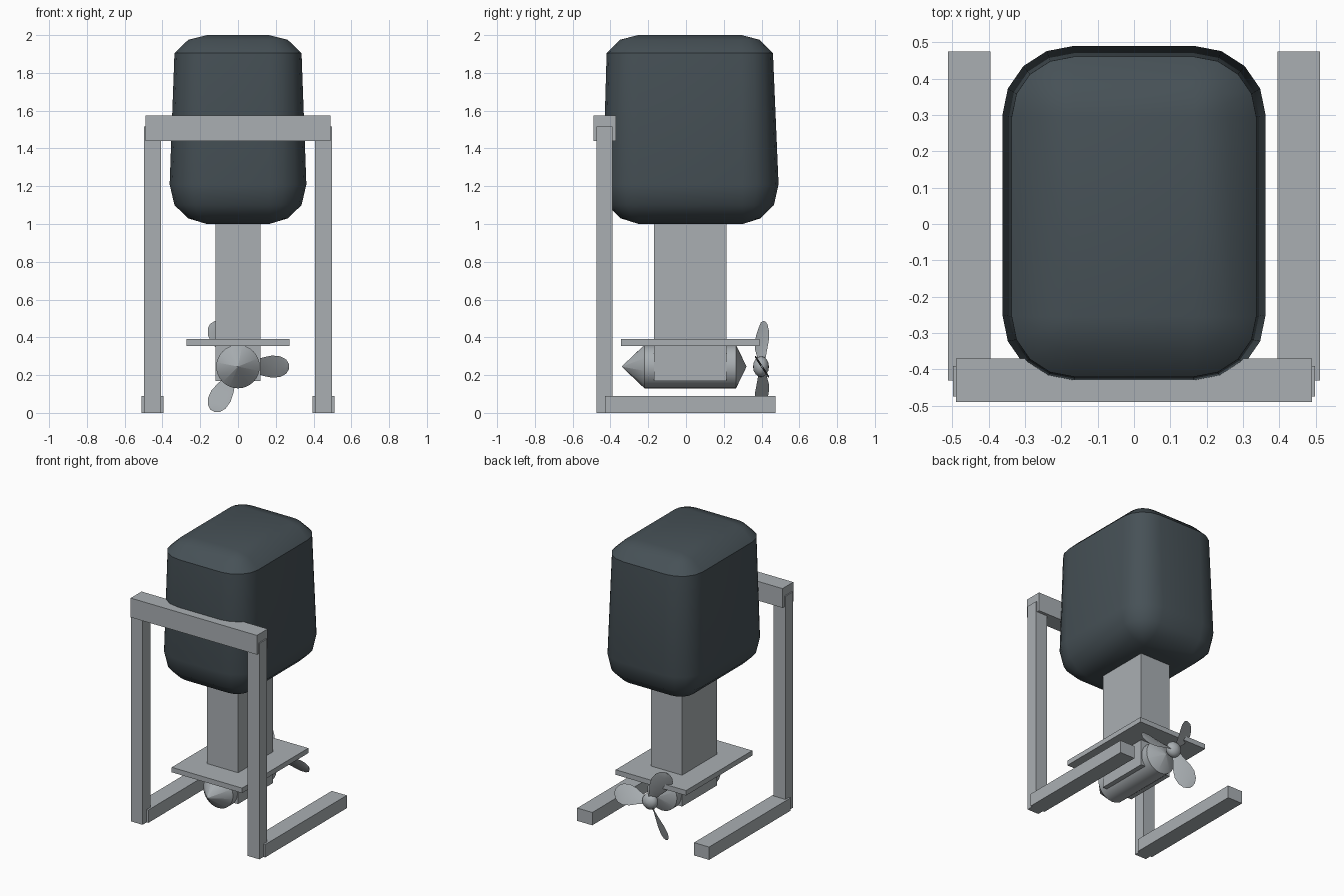
import bpy, bmesh, math
from mathutils import Matrix, Vector

if "Cube" in bpy.data.objects:
    bpy.data.objects.remove(bpy.data.objects["Cube"], do_unlink=True)


def material(name, rgb):
    m = bpy.data.materials.new(name)
    m.use_nodes = True
    m.diffuse_color = (*rgb, 1)
    m.node_tree.nodes["Principled BSDF"].inputs["Base Color"].default_value = (*rgb, 1)
    return m


grey = material("light grey metal", (0.40, 0.43, 0.45))
dark = material("dark slate", (0.062, 0.082, 0.094))


def finish(name, bm, mat, smooth=None):
    bmesh.ops.recalc_face_normals(bm, faces=bm.faces)
    mesh = bpy.data.meshes.new(name)
    bm.to_mesh(mesh)
    bm.free()
    mesh.materials.append(mat)
    ob = bpy.data.objects.new(name, mesh)
    bpy.context.collection.objects.link(ob)
    if smooth:
        bpy.ops.object.select_all(action="DESELECT")
        ob.select_set(True)
        bpy.context.view_layer.objects.active = ob
        bpy.ops.object.shade_smooth_by_angle(angle=math.radians(smooth))
    return ob


def box(name, x, y, z):
    bm = bmesh.new()
    bmesh.ops.create_cube(bm, size=1)
    for v in bm.verts:
        for i, (lo, hi) in enumerate((x, y, z)):
            v.co[i] = lo if v.co[i] < 0 else hi
    return finish(name, bm, grey)


def loft(name, rings, mat, smooth):
    bm = bmesh.new()
    loops = [[bm.verts.new(p) for p in ring] for ring in rings]
    n = len(loops[0])
    for a, b in zip(loops, loops[1:]):
        for i in range(n):
            j = (i + 1) % n
            bm.faces.new((a[i], a[j], b[j], b[i]))
    bm.faces.new(loops[0])
    bm.faces.new(loops[-1])
    bmesh.ops.remove_doubles(bm, verts=bm.verts, dist=0.0005)
    return finish(name, bm, mat, smooth)


# Engine cowl: an inner rectangle grown outwards by rounded corners
def cowl_ring(z, t, shift=0):
    points = []
    for corner in range(4):
        for step in range(5):
            a = math.radians(corner * 90 + step * 22.5)
            sx = 1 if corner in (0, 3) else -1
            y0 = 0.30 if corner < 2 else -0.25
            points.append((sx * 0.165 + t * 0.197 * math.cos(a),
                           y0 + shift + t * 0.19 * math.sin(a), z))
    return points


cowl_profile = [(1.0, 0.001, 0), (1.03, 0.5, 0), (1.10, 0.87, 0), (1.21, 1, 0),
                (1.905, 0.87, -0.005), (1.975, 0.5, -0.005), (2.0, 0.001, -0.005)]
loft("engine_cowl", [cowl_ring(*p) for p in cowl_profile], dark, 35)

# Leg, cavitation plate and gearcase
box("motor_leg", (-0.12, 0.12), (-0.17, 0.215), (0.17, 1.05))
box("cavitation_plate", (-0.273, 0.273), (-0.345, 0.39), (0.355, 0.39))


def round_ring(y, r, z=0.245, n=32):
    return [(r * math.cos(i * math.tau / n), y, z + r * math.sin(i * math.tau / n))
            for i in range(n)]


loft("gearcase", [round_ring(*p) for p in
                  ((-0.34, 0.001), (-0.22, 0.115), (0.265, 0.115), (0.32, 0.001))], grey, 30)

# Propeller
hub_arc = [math.radians(-89 + i * 178 / 8) for i in range(9)]
loft("propeller_hub", [round_ring(0.397 + 0.042 * math.sin(a), 0.055 * math.cos(a), n=20)
                       for a in hub_arc], grey, 40)

blade_shape = [(0.03, 0.025), (0.08, 0.04), (0.13, 0.06), (0.18, 0.07),
               (0.225, 0.062), (0.255, 0.042), (0.27, 0.015)]
for k in range(3):
    turn = Matrix.Rotation(-math.radians(120 * k), 4, "Y")
    rings = []
    for r, w in blade_shape:
        pitch = math.radians(48 - 85 * r)
        ring = []
        for u, side in ((-1, 0), (0, 1), (1, 0), (0, -1)):
            across = Vector((r, -math.sin(pitch) * w * u + 0.006 * side,
                             math.cos(pitch) * w * u))
            ring.append(turn @ across + Vector((0, 0.402, 0.245)))
        rings.append(ring)
    loft(f"propeller_blade_{k + 1}", rings, grey, 40)

# Stand: crossbar with mirrored posts and feet
box("stand_crossbar", (-0.49, 0.49), (-0.49, -0.37), (1.44, 1.575))
for side, s in (("left", 1), ("right", -1)):
    box(f"{side}_stand_post", sorted((s * 0.408, s * 0.498)), (-0.475, -0.39), (0, 1.515))
    box(f"{side}_stand_foot", sorted((s * 0.395, s * 0.512)), (-0.43, 0.475), (0, 0.09))
